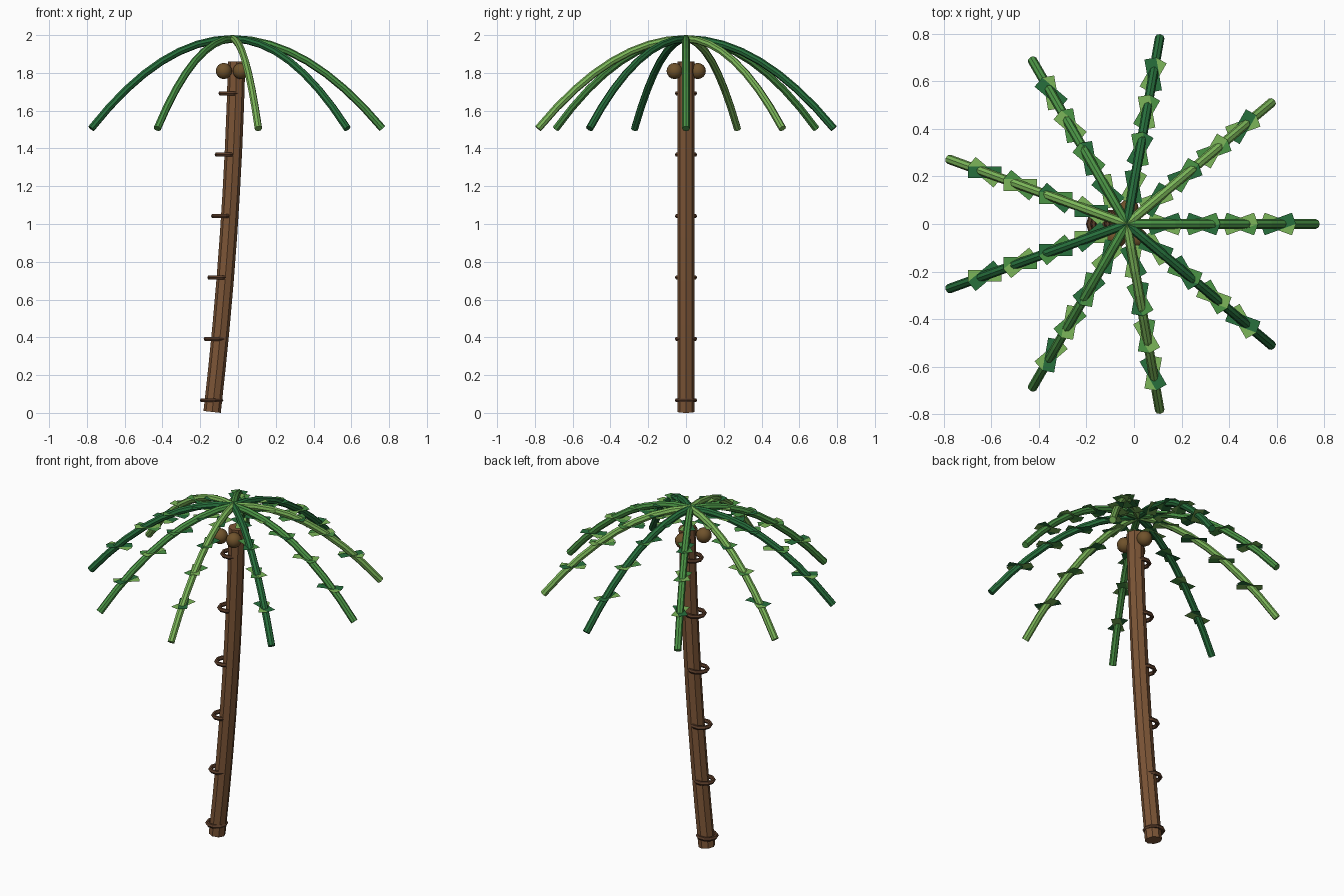
import bpy, math
from mathutils import Vector

if "Cube" in bpy.data.objects:
    bpy.data.objects.remove(bpy.data.objects["Cube"])


def material(name, rgb):
    m = bpy.data.materials.new(name)
    m.diffuse_color = (*rgb, 1)
    m.use_nodes = True
    m.node_tree.nodes["Principled BSDF"].inputs["Base Color"].default_value = m.diffuse_color
    return m


BARK = material("bark", (0.20, 0.09, 0.037))
RING = material("bark_ring", (0.10, 0.045, 0.022))
NUT = material("nut", (0.16, 0.085, 0.025))
GREENS = [material("green_mid", (0.07, 0.30, 0.06)),
          material("green_light", (0.20, 0.47, 0.10)),
          material("green_dark", (0.02, 0.16, 0.045))]


def tube(name, points, radius, mat):
    """Eight-sided faceted tube along a path, converted to a mesh."""
    cu = bpy.data.curves.new(name, 'CURVE')
    cu.dimensions = '3D'
    cu.bevel_depth = radius
    cu.bevel_resolution = 2
    cu.use_fill_caps = True
    sp = cu.splines.new('POLY')
    sp.points.add(len(points) - 1)
    for p, co in zip(sp.points, points):
        p.co = (*co, 1)
    sp.use_smooth = False
    cu.materials.append(mat)
    ob = bpy.data.objects.new(name, cu)
    bpy.context.collection.objects.link(ob)
    bpy.ops.object.select_all(action='DESELECT')
    ob.select_set(True)
    bpy.context.view_layer.objects.active = ob
    bpy.ops.object.convert(target='MESH')
    return bpy.context.object


def finish(name, mat):
    ob = bpy.context.object
    ob.name = name
    ob.data.materials.append(mat)
    return ob


# Leaning trunk, straightening towards the crown
trunk = []
for i in range(9):
    t = i / 8
    trunk.append((-0.137 + 0.21 * t - 0.08 * t * t, 0, 0.005 + 1.855 * t))
trunk = [(-0.137 + 0.13 * (1.65 * t - 0.65 * t * t), 0, 0.005 + 1.855 * t)
         for t in (i / 8 for i in range(9))]
tube("trunk", trunk, 0.046, BARK)

# Bark rings, sitting off towards the left of the trunk
for i in range(6):
    bpy.ops.mesh.primitive_torus_add(
        major_segments=10, minor_segments=6, major_radius=0.05, minor_radius=0.012,
        location=(-0.14 + 0.0195 * i, 0, 0.067 + 0.325 * i))
    finish(f"trunk_ring_{i + 1}", RING)

# Nuts under the crown
for i, (x, y) in enumerate([(-0.075, -0.06), (0.015, -0.06), (-0.022, 0.062)]):
    bpy.ops.mesh.primitive_uv_sphere_add(segments=12, ring_count=8, radius=0.043,
                                         location=(x, y, 1.81))
    finish(f"nut_{i + 1}", NUT)
    bpy.ops.object.shade_smooth()

# Drooping fronds with crossed leaflets
CROWN = Vector((-0.03, 0, 1.98))
REACH, DROP, COUNT = 0.795, 0.475, 9


def on_frond(angle, t):
    r = REACH * t
    return CROWN + Vector((r * math.cos(angle), r * math.sin(angle), -DROP * t * t))


def leaflet(name, centre, angle, mat):
    """Flat horizontal blade turned about the vertical."""
    u = Vector((math.cos(angle), math.sin(angle), 0)) * 0.07
    v = Vector((-math.sin(angle), math.cos(angle), 0)) * 0.025
    me = bpy.data.meshes.new(name)
    me.from_pydata([centre - u - v, centre + u - v, centre + u + v, centre - u + v],
                   [], [(0, 1, 2, 3)])
    me.materials.append(mat)
    bpy.context.collection.objects.link(bpy.data.objects.new(name, me))


for i in range(COUNT):
    a = math.tau * i / COUNT
    tube(f"frond_{i + 1}", [on_frond(a, k / 8) for k in range(9)], 0.02, GREENS[i % 3])
    for j in range(1, 5):
        p = on_frond(a, j / 5) - Vector((0, 0, 0.01))
        for k, side in enumerate((-1, 1)):
            leaflet(f"leaflet_{i + 1}_{j}_{k + 1}", p + Vector((0, 0, 0.002 * side)),
                    a + side * math.radians(20), GREENS[(j + k) % 3])
